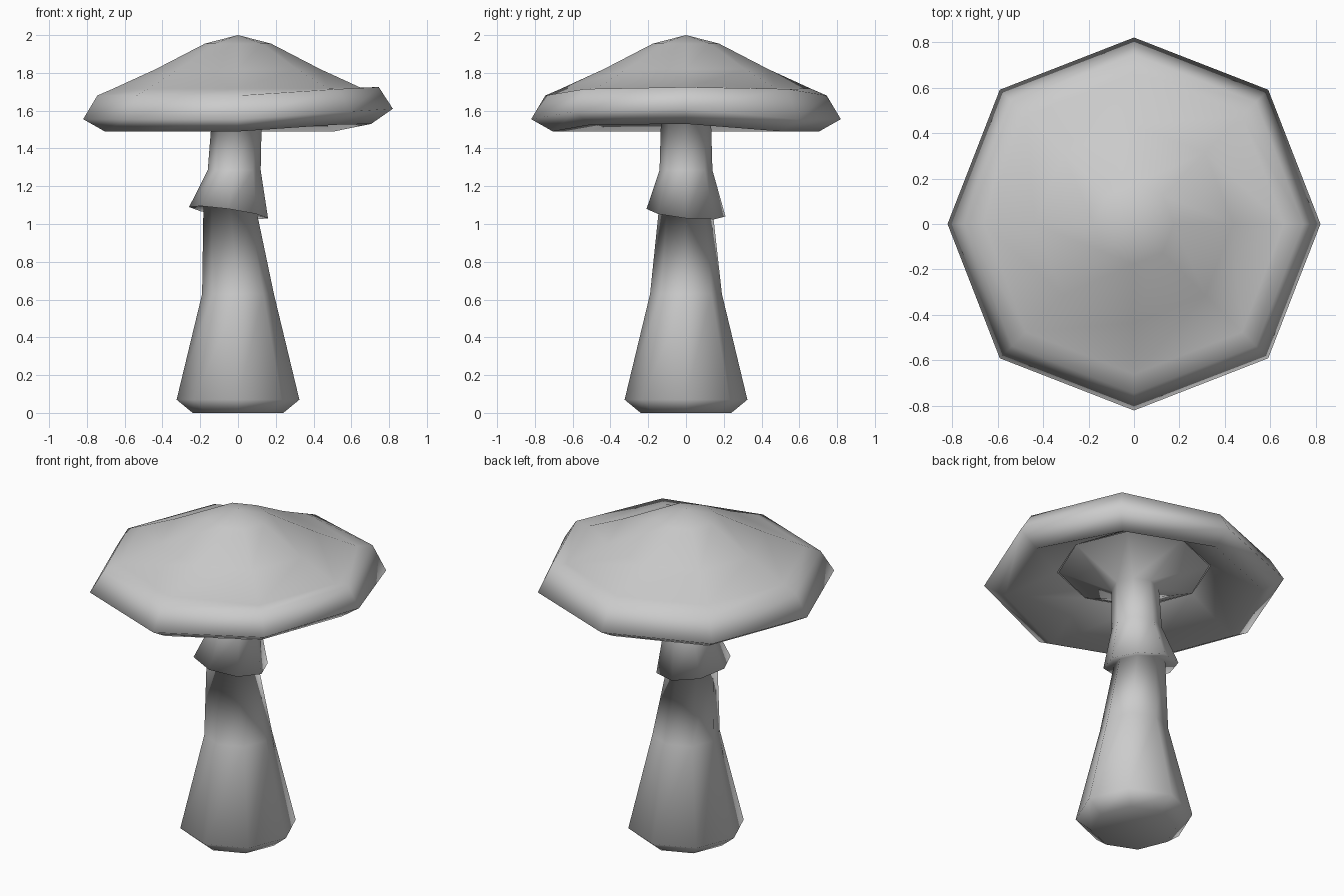
import bpy
import bmesh
import math

cube = bpy.data.objects.get("Cube")
if cube:
    bpy.data.objects.remove(cube, do_unlink=True)

SIDES = 8

grey = bpy.data.materials.new("plain_grey")
grey.use_nodes = True
colour = (0.6, 0.6, 0.6, 1)
grey.diffuse_color = colour
grey.node_tree.nodes["Principled BSDF"].inputs["Base Color"].default_value = colour


def loft(name, rings, tip, lift, corner=1.0):
    """Bridge octagonal rings (centre x, radius, z, tilt x, tilt y) and close one end at tip.
    Lift raises single ring corners; corner widens the diagonal ones."""
    bm = bmesh.new()
    loops = []
    for i, (cx, r, z, tx, ty) in enumerate(rings):
        loop = []
        for k in range(SIDES):
            a = math.tau * k / SIDES
            c, s = math.cos(a), math.sin(a)
            wide = r * (corner if k % 2 else 1)
            height = z + tx * c + ty * s + lift.get((i, k), 0)
            loop.append(bm.verts.new((cx + wide * c, wide * s, height)))
        loops.append(loop)
    for low, high in zip(loops, loops[1:]):
        for k in range(SIDES):
            n = (k + 1) % SIDES
            bm.faces.new((low[k], low[n], high[n], high[k]))
    # Fan the closed end, which is the last ring for the cap and the first for the stem
    end = loops[-1] if tip[2] > 1 else loops[0]
    top = bm.verts.new(tip)
    for k in range(SIDES):
        bm.faces.new((end[k], end[(k + 1) % SIDES], top))
    bmesh.ops.recalc_face_normals(bm, faces=bm.faces)
    for f in bm.faces:
        f.smooth = True
    mesh = bpy.data.meshes.new(name)
    bm.to_mesh(mesh)
    bm.free()
    mesh.materials.append(grey)
    obj = bpy.data.objects.new(name, mesh)
    bpy.context.collection.objects.link(obj)


# Stem with a tilted skirt, flaring into the gills at the top
stem_rings = [
    (0, 0.24, 0.0, 0, 0),
    (0, 0.325, 0.07, 0, 0),
    (0, 0.19, 0.63, 0, 0),
    (-0.04, 0.143, 1.07, -0.025, -0.015),
    (-0.05, 0.209, 1.06, -0.03, -0.02),
    (-0.02, 0.14, 1.285, 0, 0),
    (-0.008, 0.133, 1.53, 0, 0),
    (0, 0.42, 1.66, 0, 0),
]
loft("stem", stem_rings, (0, 0, 0), {})

# Hollow cap; the rim is bent up on one side, leaving a shallow valley behind it
cap_rings = [
    (0, 0.42, 1.66, 0, 0),
    (0, 0.705, 1.49, 0, 0),
    (0, 0.82, 1.555, 0, 0),
    (0, 0.745, 1.68, 0, 0),
    (0, 0.66, 1.717, 0, 0),
    (0, 0.435, 1.82, 0, 0),
    (0, 0.175, 1.955, 0, 0),
]
bent_rim = {(1, 0): 0.04, (1, 7): 0.035,
            (2, 0): 0.055, (2, 7): 0.04,
            (3, 0): 0.045, (3, 7): 0.035, (3, 1): 0.035}
loft("cap", cap_rings, (0, 0, 2.0), bent_rim, corner=1.018)
